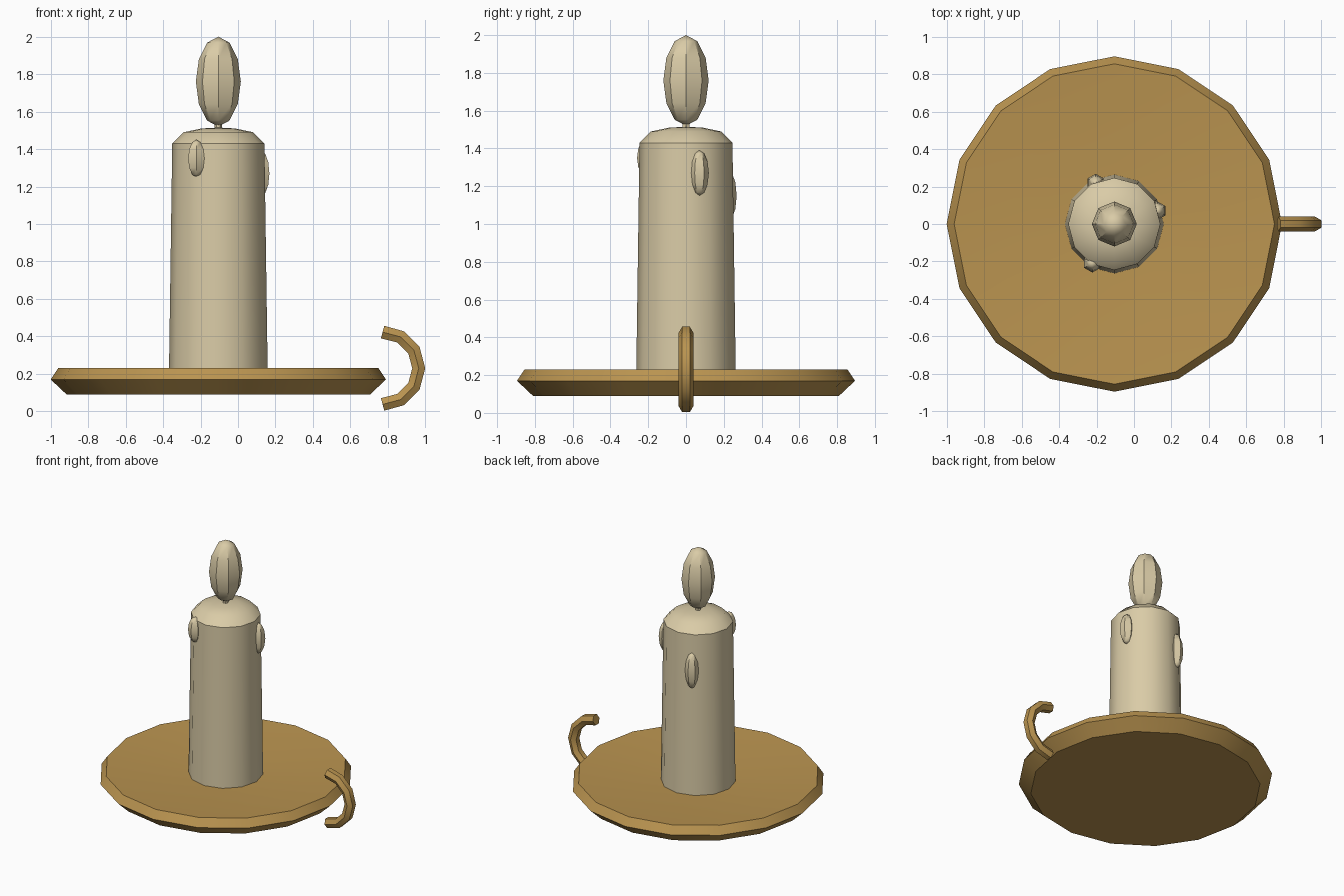
import bpy, bmesh, math
from mathutils import Vector

if "Cube" in bpy.data.objects:
    bpy.data.objects.remove(bpy.data.objects["Cube"])

CX = -0.105  # axis of the candle and dish


def material(name, rgb):
    m = bpy.data.materials.new(name)
    m.diffuse_color = (*rgb, 1)
    m.use_nodes = True
    m.node_tree.nodes["Principled BSDF"].inputs["Base Color"].default_value = m.diffuse_color
    return m


BRASS = material("warm brass", (0.49, 0.295, 0.08))
WAX = material("cream wax", (0.70, 0.60, 0.385))


def finish(bm, name, mat):
    bmesh.ops.recalc_face_normals(bm, faces=bm.faces)
    mesh = bpy.data.meshes.new(name)
    bm.to_mesh(mesh)
    bm.free()
    mesh.materials.append(mat)
    for p in mesh.polygons:
        p.use_smooth = True
    mesh.set_sharp_from_angle(angle=math.radians(40))
    ob = bpy.data.objects.new(name, mesh)
    bpy.context.collection.objects.link(ob)
    return ob


def skin(bm, rings):
    """Bridge successive vertex rings; single-vertex rings become poles."""
    for a, b in zip(rings, rings[1:]):
        n = max(len(a), len(b))
        for i in range(n):
            j = (i + 1) % n
            if len(a) == 1:
                bm.faces.new((a[0], b[j], b[i]))
            elif len(b) == 1:
                bm.faces.new((a[i], a[j], b[0]))
            else:
                bm.faces.new((a[i], a[j], b[j], b[i]))
    for end in (rings[0], rings[-1]):
        if len(end) > 2:
            bm.faces.new(end)


def lathe(name, profile, sides, centre, mat, phase=0.0):
    bm = bmesh.new()
    rings = []
    for r, z in profile:
        n = sides if r > 1e-5 else 1
        rings.append([bm.verts.new((r * math.cos(phase + math.tau * i / sides),
                                    r * math.sin(phase + math.tau * i / sides), z))
                      for i in range(n)])
    skin(bm, rings)
    ob = finish(bm, name, mat)
    ob.location = centre
    return ob


def ellipsoid(name, radius, half_height, sides, centre, mat, phase=0.0, rings=6):
    profile = [(radius * math.sin(math.pi * k / rings),
                -half_height * math.cos(math.pi * k / rings)) for k in range(rings + 1)]
    return lathe(name, profile, sides, centre, mat, phase)


# Dish with a bevelled rim and shallow floor
lathe("dish", [(0.81, 0.09), (0.895, 0.17), (0.855, 0.23), (0.33, 0.19), (0, 0.19)],
      16, (CX, 0, 0), BRASS)

# Candle body with domed top, wick and flame
lathe("candle", [(0.264, 0.17), (0.246, 1.43), (0.185, 1.49), (0.09, 1.51), (0, 1.515)],
      12, (CX, 0, 0), WAX)
lathe("wick", [(0.02, 1.49), (0.02, 1.58)], 6, (CX, 0, 0), WAX)
ellipsoid("flame", 0.12, 0.24, 8, (CX, 0, 1.76), WAX)

# Wax drips around the candle: angle, height, half length
for k, (a, z, h) in enumerate([(0.3, 1.27, 0.12), (2.0, 1.15, 0.14), (4.2, 1.35, 0.10)]):
    ellipsoid(f"wax_drip_{k + 1}", 0.05, h, 6,
              (CX + 0.24 * math.cos(a), 0.24 * math.sin(a), z), WAX, math.pi / 2)

# Handle: six-sided tube bent in a half circle
bm = bmesh.new()
rings = []
for deg in range(-90, 91, 30):
    t = math.radians(deg)
    tilt = math.radians(max(-75, min(75, deg)))  # ends sit square to their segment
    mid = Vector((0.772 + 0.193 * math.cos(t), 0, 0.23 + 0.193 * math.sin(t)))
    out = Vector((math.cos(tilt), 0, math.sin(tilt)))
    rings.append([bm.verts.new(mid + 0.04 * (Vector((0, 1, 0)) * math.cos(math.tau * i / 6)
                                             + out * math.sin(math.tau * i / 6)))
                  for i in range(6)])
skin(bm, rings)
finish(bm, "handle", BRASS)
